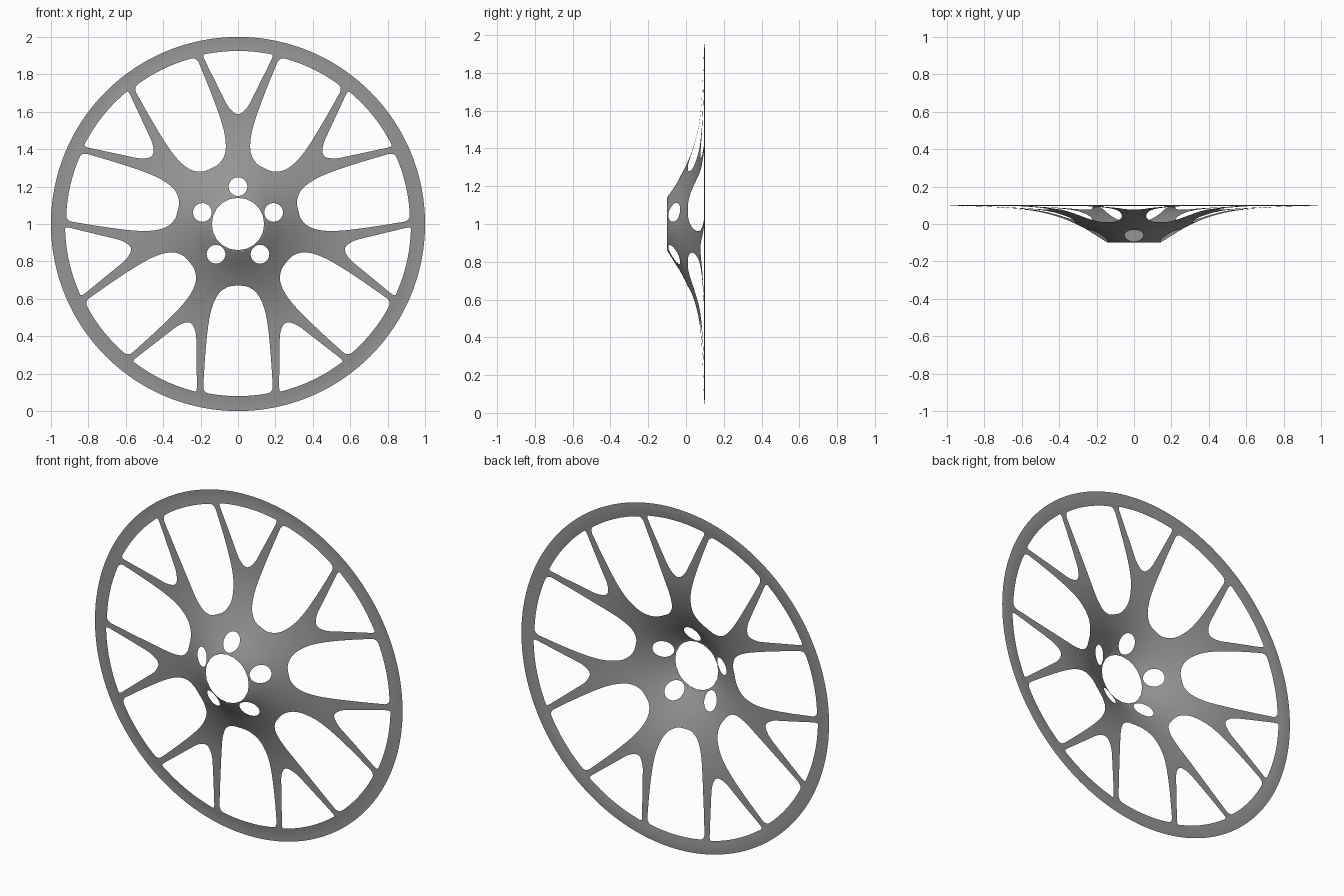
import bpy, bmesh, math
from mathutils import Vector
from mathutils.geometry import delaunay_2d_cdt
from mathutils.kdtree import KDTree

if "Cube" in bpy.data.objects:
    bpy.data.objects.remove(bpy.data.objects["Cube"])

N = 7                              # Y-shaped spokes
STEP = 2 * math.pi / N

# Half outlines as (sideways, outward); mirrored below
BIG = [(0, .33), (.055, .337), (.105, .375), (.14, .45), (.16, .55), (.175, .7),
       (.184, .84), (.185, .875), (.176, .896), (.155, .906), (.08, .9165), (0, .92)]
SMALL = [(0, .587), (.025, .598), (.055, .632), (.085, .69), (.125, .77), (.165, .85),
         (.183, .888), (.184, .903), (.17, .909), (.085, .921), (0, .925)]
# Dish profile as (radius, depth)
DISH = [(.1, -.125), (.14, -.1), (.2, -.063), (.25, -.031), (.3, -.005), (.35, .018),
        (.42, .043), (.53, .069), (.65, .082), (.8, .09), (.92, .095), (.96, .1),
        (1.0, .1), (1.1, .1)]


def catmull(a, b, c, d, t):
    return .5 * (2 * b + (c - a) * t + (2 * a - 5 * b + 4 * c - d) * t * t
                 + (3 * b - a - 3 * c + d) * t ** 3)


def closed_outline(half, steps=6):
    pts = [Vector(p) for p in half]
    pts += [Vector((-p.x, p.y)) for p in reversed(pts[1:-1])]
    n = len(pts)
    return [catmull(pts[i - 1], pts[i], pts[(i + 1) % n], pts[(i + 2) % n], k / steps)
            for i in range(n) for k in range(steps)]


def circle(cx, cz, r, n):
    return [Vector((cx + r * math.cos(2 * math.pi * i / n),
                    cz + r * math.sin(2 * math.pi * i / n))) for i in range(n)]


def place(loop, ang):
    # turn an outline so its outward axis points along ang
    c, s = math.cos(ang), math.sin(ang)
    return [Vector((p.y * c + p.x * s, p.y * s - p.x * c)) for p in loop]


def inside(p, loop):
    hit = False
    for a, b in zip(loop, loop[1:] + loop[:1]):
        if (a.y > p.y) != (b.y > p.y) and \
           p.x < (b.x - a.x) * (p.y - a.y) / (b.y - a.y) + a.x:
            hit = not hit
    return hit


def depth(r):
    for i in range(1, len(DISH) - 2):
        if r <= DISH[i + 1][0] or i == len(DISH) - 3:
            r0, r1 = DISH[i][0], DISH[i + 1][0]
            # cubic with slopes from the neighbouring points
            m = [(DISH[j + 1][1] - DISH[j - 1][1]) / (DISH[j + 1][0] - DISH[j - 1][0])
                 * (r1 - r0) for j in (i, i + 1)]
            t = min(max((r - r0) / (r1 - r0), 0), 1)
            return ((2 * t**3 - 3 * t**2 + 1) * DISH[i][1] + (t**3 - 2 * t**2 + t) * m[0]
                    + (3 * t**2 - 2 * t**3) * DISH[i + 1][1] + (t**3 - t**2) * m[1])


big, small = closed_outline(BIG), closed_outline(SMALL)
lugs = [(.2 * math.cos(math.pi / 2 + k * 2 * math.pi / 5),
         .2 * math.sin(math.pi / 2 + k * 2 * math.pi / 5)) for k in range(5)]


def solid(p):
    r = p.length
    if r < .1385 or r > 1.001:
        return False
    if any(math.hypot(p.x - x, p.y - z) < .0497 for x, z in lugs):
        return False
    if r < .32:
        return True
    # fold into one sector and test its two windows
    a = math.atan2(p.y, p.x) - math.pi / 2
    for loop, off in ((small, 0), (big, STEP / 2)):
        d = (a - off + STEP / 2) % STEP - STEP / 2
        if inside(Vector((-r * math.sin(d), r * math.cos(d))), loop):
            return False
    return True


# Outlines: rim, centre bore, bolt holes, windows
loops = [circle(0, 0, 1, 224), circle(0, 0, .14, 80)]
loops += [circle(x, z, .05, 32) for x, z in lugs]
for k in range(N):
    loops.append(place(small, math.pi / 2 + k * STEP))
    loops.append(place(big, math.pi / 2 + (k + .5) * STEP))

pts, edges = [], []
for loop in loops:
    s, n = len(pts), len(loop)
    pts += loop
    edges += [(s + i, s + (i + 1) % n) for i in range(n)]

# Inner points on concentric rings so the sheet can be dished smoothly
kd = KDTree(len(pts))
for i, p in enumerate(pts):
    kd.insert((p.x, p.y, 0), i)
kd.balance()
for j in range(42):
    r = .16 + j * .02
    for p in circle(0, 0, r, max(56, int(2 * math.pi * r / .022))):
        if solid(p) and kd.find((p.x, p.y, 0))[2] > .009:
            pts.append(p)

verts, _, faces, *_ = delaunay_2d_cdt(pts, edges, [], 0, 1e-6)

# Wheel face: a thin dished sheet facing -y
bm = bmesh.new()
bv = [bm.verts.new((p.x, depth(p.length), 1 + p.y)) for p in verts]
for f in faces:
    c = sum((verts[i] for i in f), Vector((0, 0))) / len(f)
    if solid(c):
        bm.faces.new([bv[i] for i in f])
bmesh.ops.delete(bm, geom=[v for v in bm.verts if not v.link_faces], context='VERTS')
for f in bm.faces:
    f.normal_update()
    if f.normal.y > 0:
        f.normal_flip()
    f.smooth = True
mesh = bpy.data.meshes.new("wheel_face")
bm.to_mesh(mesh)
bm.free()

grey = bpy.data.materials.new("wheel grey")
grey.diffuse_color = (.3, .3, .3, 1)
grey.use_nodes = True
grey.node_tree.nodes["Principled BSDF"].inputs["Base Color"].default_value = grey.diffuse_color
mesh.materials.append(grey)
wheel = bpy.data.objects.new("wheel_face", mesh)
bpy.context.collection.objects.link(wheel)
